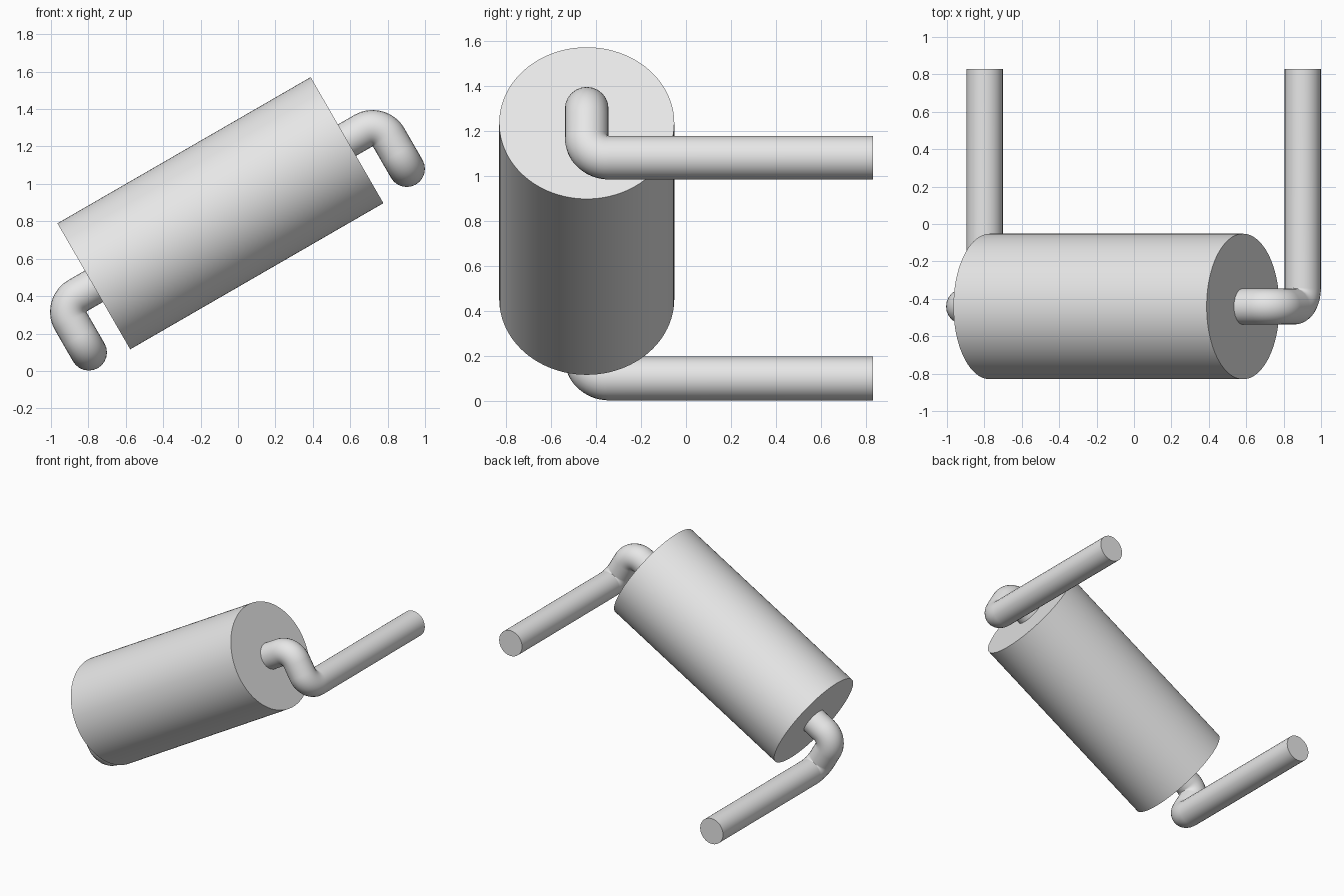
import bpy, math
from mathutils import Vector

if "Cube" in bpy.data.objects:
    bpy.data.objects.remove(bpy.data.objects["Cube"])

grey = bpy.data.materials.new("plain_grey")
grey.diffuse_color = (0.8, 0.8, 0.8, 1)
grey.use_nodes = True
grey.node_tree.nodes["Principled BSDF"].inputs["Base Color"].default_value = grey.diffuse_color

TILT = math.radians(30)
axis = Vector((math.cos(TILT), 0, math.sin(TILT)))     # along the canister
down = Vector((math.sin(TILT), 0, -math.cos(TILT)))    # square to it, downwards
centre = Vector((-0.094, -0.441, 0.843))
LENGTH, RADIUS, PIPE_R, BEND_R = 1.563, 0.389, 0.097, 0.099
PIPE_END_Y = 0.83


def finish(obj, name):
    obj.name = name
    obj.data.materials.clear()
    obj.data.materials.append(grey)
    bpy.ops.object.select_all(action='DESELECT')
    obj.select_set(True)
    bpy.context.view_layer.objects.active = obj
    bpy.ops.object.shade_smooth_by_angle(angle=math.radians(35))


def rounded_path(corners, radius, steps=14):
    """Polyline with every inner corner (all 90 degrees) rounded to an arc."""
    pts = [corners[0]]
    for a, p, b in zip(corners, corners[1:], corners[2:]):
        u, v = (a - p).normalized(), (b - p).normalized()
        mid = p + (u + v) * radius
        for i in range(steps + 1):
            t = math.pi / 2 * i / steps
            pts.append(mid - v * radius * math.cos(t) - u * radius * math.sin(t))
    return pts + [corners[-1]]


def pipe(name, side):
    face = centre + axis * side * LENGTH / 2
    elbow = face + axis * side * 0.2
    drop = elbow + down * 0.2925
    end = Vector((drop.x, PIPE_END_Y, drop.z))
    pts = rounded_path([face - axis * side * 0.02, elbow, drop, end], BEND_R)
    curve = bpy.data.curves.new(name, 'CURVE')
    curve.dimensions = '3D'
    curve.bevel_depth = PIPE_R
    curve.bevel_resolution = 10
    curve.use_fill_caps = True
    spline = curve.splines.new('POLY')
    spline.points.add(len(pts) - 1)
    for sp, p in zip(spline.points, pts):
        sp.co = (*p, 1)
    obj = bpy.data.objects.new(name, curve)
    bpy.context.collection.objects.link(obj)
    bpy.ops.object.select_all(action='DESELECT')
    obj.select_set(True)
    bpy.context.view_layer.objects.active = obj
    bpy.ops.object.convert(target='MESH')
    finish(bpy.context.object, name)


# Tilted canister
bpy.ops.mesh.primitive_cylinder_add(vertices=96, radius=RADIUS, depth=LENGTH, location=centre,
                                    rotation=(0, math.pi / 2 - TILT, 0))
finish(bpy.context.object, "canister")

# Bent pipe at each end, both running to the back
pipe("upper_pipe", 1)
pipe("lower_pipe", -1)
